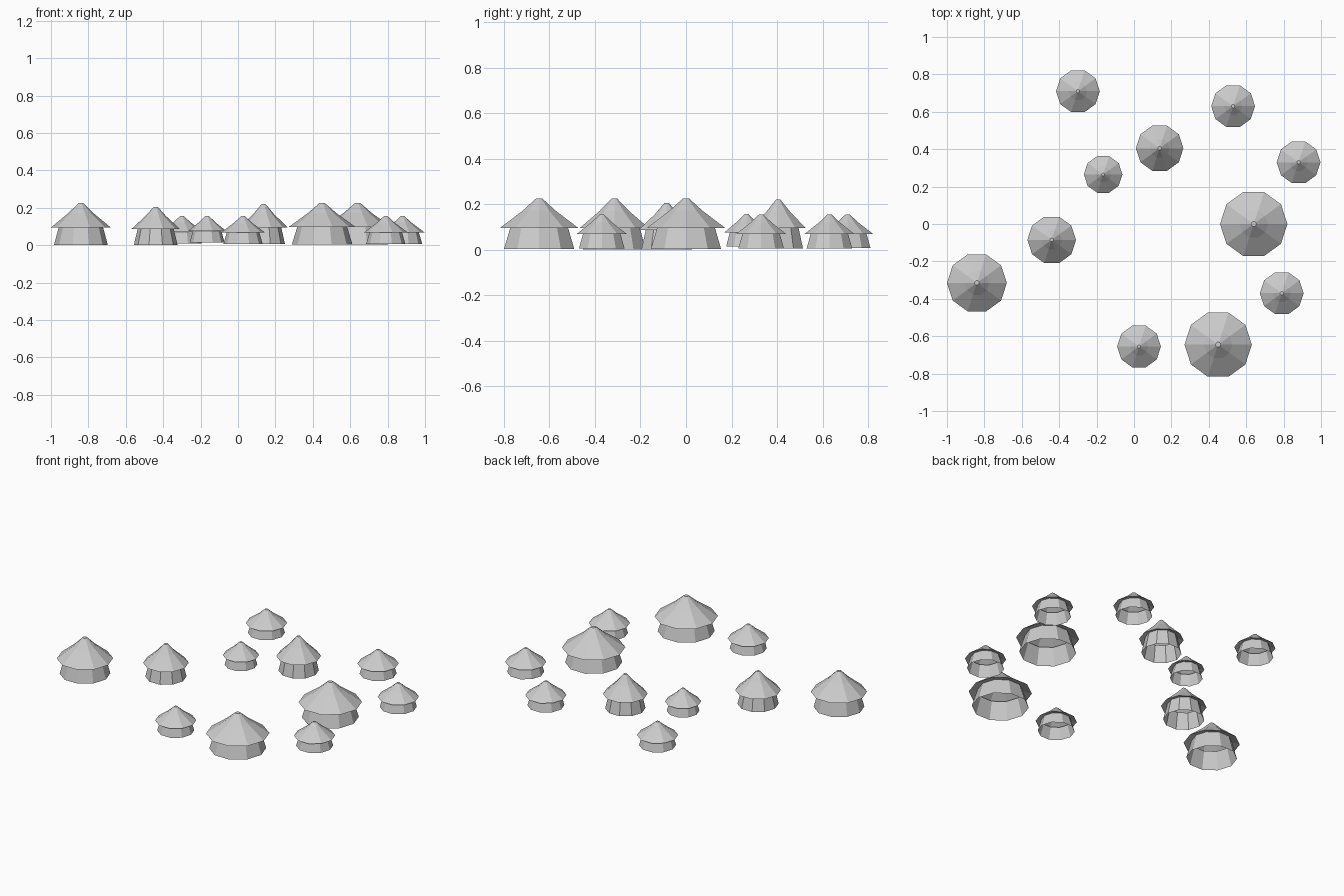
import bpy, bmesh, math

cube = bpy.data.objects.get("Cube")
if cube:
    bpy.data.objects.remove(cube)

SIDES = 10
grey = bpy.data.materials.new("pale grey")
grey.use_nodes = True
grey.diffuse_color = (0.6, 0.6, 0.6, 1)
grey.node_tree.nodes["Principled BSDF"].inputs["Base Color"].default_value = (0.6, 0.6, 0.6, 1)


def lathe(name, profile, x, y, cap=False):
    """Flat-faced ring surface from (radius, height) pairs, bottom to top."""
    bm = bmesh.new()
    rings = [[bm.verts.new((r * math.cos(math.tau * i / SIDES),
                            r * math.sin(math.tau * i / SIDES), z))
              for i in range(SIDES)] for r, z in profile]
    for low, high in zip(rings, rings[1:]):
        for i in range(SIDES):
            j = (i + 1) % SIDES
            bm.faces.new((low[i], low[j], high[j], high[i]))
    if cap:
        bm.faces.new(rings[-1])
    mesh = bpy.data.meshes.new(name)
    bm.to_mesh(mesh)
    bm.free()
    mesh.materials.append(grey)
    hut_part = bpy.data.objects.new(name, mesh)
    hut_part.location = (x, y, 0)
    bpy.context.collection.objects.link(hut_part)


# Huts: x, y, radius, base height, apex height
huts = [
    (-0.84, -0.315, 0.16, 0, 0.225),
    (-0.44, -0.085, 0.13, 0, 0.205),
    (-0.165, 0.265, 0.103, 0.015, 0.157),
    (-0.30, 0.71, 0.117, 0.008, 0.155),
    (0.137, 0.405, 0.127, 0.005, 0.22),
    (0.53, 0.63, 0.117, 0.005, 0.155),
    (0.88, 0.33, 0.117, 0.005, 0.155),
    (0.64, 0.0, 0.18, 0.003, 0.225),
    (0.79, -0.37, 0.117, 0.005, 0.155),
    (0.45, -0.645, 0.18, 0.003, 0.225),
    (0.027, -0.655, 0.117, 0.005, 0.155),
]
for n, (x, y, r, base, top) in enumerate(huts, 1):
    h = top - base
    # Flared wall, open underneath
    lathe(f"wall_{n}", [(r * 0.9, base), (r * 0.72, base + h * 0.48)], x, y)
    # Overhanging roof with a steeper upper slope and a small flat tip
    lathe(f"roof_{n}", [(r * 0.72, base + h * 0.48), (r, base + h * 0.42),
                        (r * 0.42, base + h * 0.76), (r * 0.08, top)], x, y, True)
